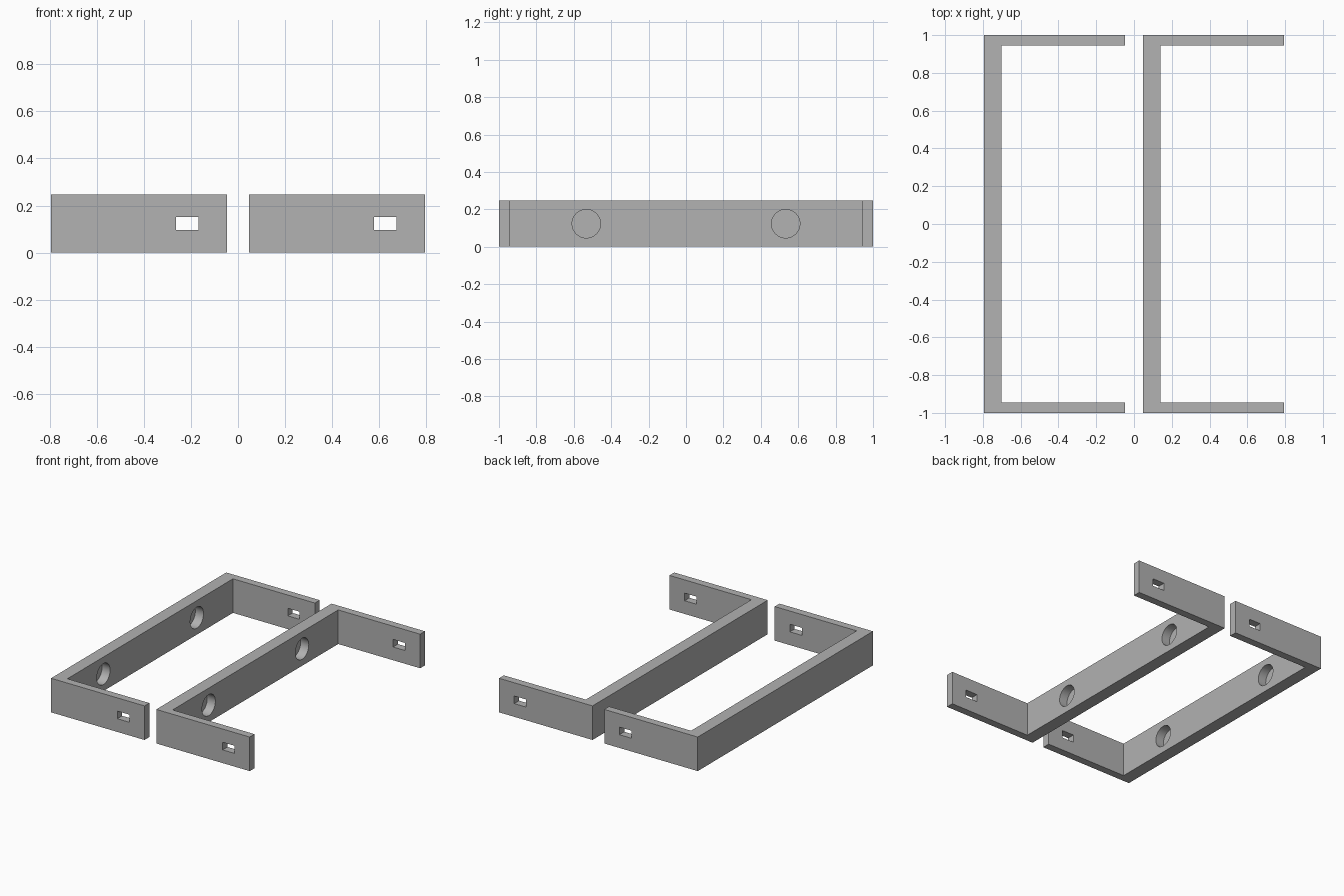
import bpy
import bmesh
from mathutils import Matrix, Vector

if "Cube" in bpy.data.objects:
    bpy.data.objects.remove(bpy.data.objects["Cube"], do_unlink=True)

HEIGHT, REACH, HALF = 0.246, 0.747, 1.0
BAR, ARM = 0.092, 0.055              # thickness of back bar and of arms
HOLE_R, HOLE_Y, HOLE_DEPTH = 0.076, 0.533, 0.065
MID = HEIGHT / 2

grey = bpy.data.materials.new("plain grey")
grey.use_nodes = True
grey.diffuse_color = (0.445, 0.445, 0.445, 1)
grey.node_tree.nodes["Principled BSDF"].inputs["Base Color"].default_value = grey.diffuse_color


def add_object(name, bm):
    bmesh.ops.recalc_face_normals(bm, faces=bm.faces)
    mesh = bpy.data.meshes.new(name)
    bm.to_mesh(mesh)
    bm.free()
    mesh.materials.append(grey)
    obj = bpy.data.objects.new(name, mesh)
    bpy.context.collection.objects.link(obj)
    return obj


def cut(target, cutter):
    """Subtract the cutter from the target, then discard it."""
    cutter.hide_render = True
    bpy.ops.object.select_all(action="DESELECT")
    bpy.context.view_layer.objects.active = target
    target.select_set(True)
    mod = target.modifiers.new("cut", "BOOLEAN")
    mod.operation, mod.solver, mod.object = "DIFFERENCE", "EXACT", cutter
    bpy.ops.object.modifier_apply(modifier=mod.name)
    bpy.data.objects.remove(cutter, do_unlink=True)


def make_bracket(name, x0):
    # U-shaped body: plan outline raised to full height
    bm = bmesh.new()
    x1, xi, yi = x0 + REACH, x0 + BAR, HALF - ARM
    half = [(x0, -HALF), (x1, -HALF), (x1, -yi), (xi, -yi)]
    outline = half + [(x, -y) for x, y in reversed(half)]
    base = bm.faces.new([bm.verts.new((x, y, 0)) for x, y in outline])
    top = bmesh.ops.extrude_face_region(bm, geom=[base])["geom"]
    bmesh.ops.translate(bm, vec=(0, 0, HEIGHT),
                        verts=[v for v in top if isinstance(v, bmesh.types.BMVert)])
    body = add_object(name, bm)

    # Rectangular slots through both arms
    bm = bmesh.new()
    bmesh.ops.create_cube(bm, size=1, matrix=Matrix.Translation((x0 + 0.578, 0, MID))
                          @ Matrix.Diagonal((0.095, 3, 0.055, 1)))
    cut(body, add_object("slot_cutter", bm))

    # Blind round holes in the inner face of the bar
    for side in (-1, 1):
        bm = bmesh.new()
        centre = Vector((xi, side * HOLE_Y, MID))
        bmesh.ops.create_cone(bm, cap_ends=True, segments=48, radius1=HOLE_R,
                              radius2=HOLE_R, depth=2 * HOLE_DEPTH,
                              matrix=Matrix.Translation(centre) @ Matrix.Rotation(1.5707963, 4, "Y"))
        cut(body, add_object("hole_cutter", bm))

    bpy.ops.object.shade_smooth_by_angle()
    return body


make_bracket("right_bracket", -0.794)
make_bracket("left_bracket", 0.047)
